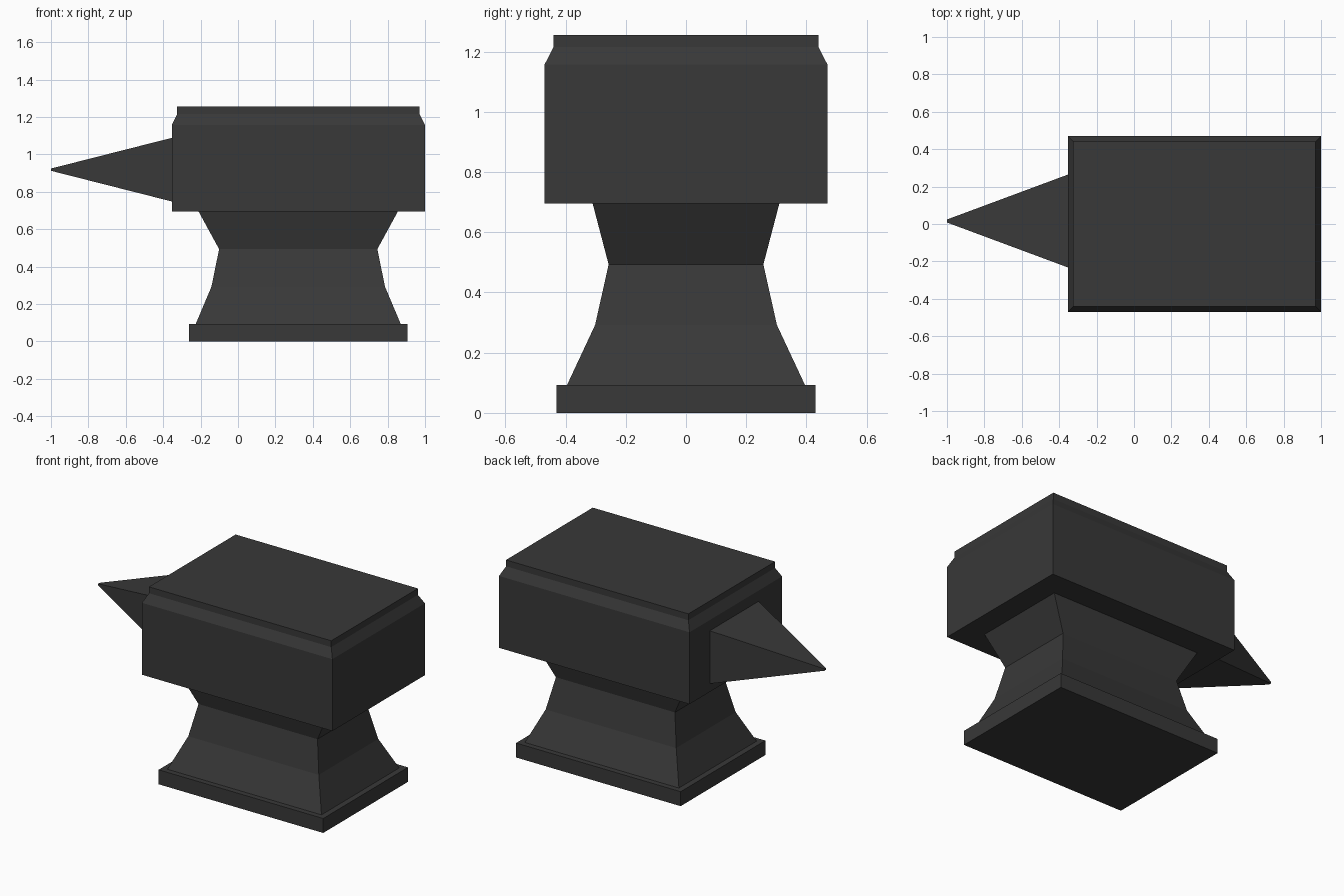
import bpy

if "Cube" in bpy.data.objects:
    bpy.data.objects.remove(bpy.data.objects["Cube"], do_unlink=True)

# One dark iron colour for every part
iron = bpy.data.materials.new("dark_iron")
iron.use_nodes = True
iron.diffuse_color = (0.04, 0.04, 0.04, 1)
shader = next(n for n in iron.node_tree.nodes if n.type == "BSDF_PRINCIPLED")
shader.inputs["Base Color"].default_value = iron.diffuse_color
shader.inputs["Roughness"].default_value = 0.8


def stack(name, levels, center, turn=lambda u, v, w: (u, v, w)):
    """Loft rectangles (half width, half depth, height) and cap both ends."""
    verts = [turn(center[0] + sx * hu, center[1] + sy * hv, w)
             for hu, hv, w in levels
             for sx, sy in ((-1, -1), (1, -1), (1, 1), (-1, 1))]
    faces = [(3, 2, 1, 0)]
    for k in range(0, 4 * (len(levels) - 1), 4):
        for i in range(4):
            j = (i + 1) % 4
            faces.append((k + i, k + j, k + 4 + j, k + 4 + i))
    top = len(verts) - 4
    faces.append(tuple(range(top, top + 4)))
    mesh = bpy.data.meshes.new(name)
    mesh.from_pydata(verts, [], faces)
    mesh.materials.append(iron)
    obj = bpy.data.objects.new(name, mesh)
    bpy.context.collection.objects.link(obj)
    return obj


axis = (0.322, 0)

# Foot plate
stack("foot_plate", [(0.585, 0.43, 0), (0.585, 0.43, 0.093)], axis)

# Flared waist
stack("waist", [(0.548, 0.395, 0.093), (0.464, 0.302, 0.292),
                (0.423, 0.257, 0.493), (0.533, 0.31, 0.695)], axis)

# Block with sloped shoulder and raised face
stack("block", [(0.677, 0.47, 0.695), (0.677, 0.47, 1.157),
                (0.648, 0.44, 1.215), (0.648, 0.44, 1.256)], (0.323, 0))

# Tapered horn, lofted along -x
stack("horn", [(0.248, 0.17, 0.354), (0.008, 0.006, 1)], (0.016, 0.918),
      turn=lambda u, v, w: (-w, u, v))
